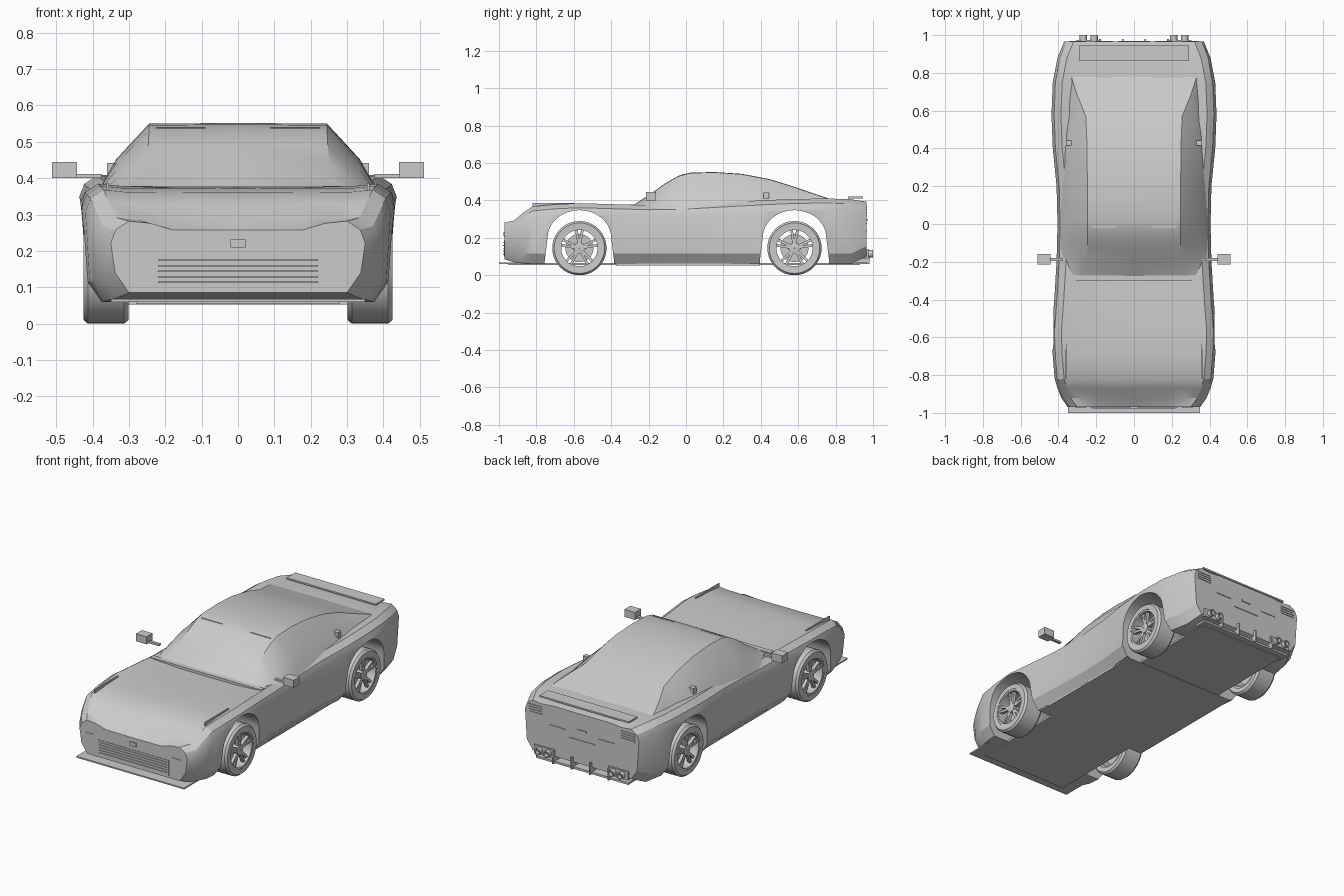
import bpy, bmesh, math
from mathutils import Matrix, Vector

if "Cube" in bpy.data.objects:
    bpy.data.objects.remove(bpy.data.objects["Cube"])

paint = bpy.data.materials.new("plain_grey")
paint.diffuse_color = (0.6, 0.6, 0.6, 1)
paint.use_nodes = True
paint.node_tree.nodes["Principled BSDF"].inputs["Base Color"].default_value = paint.diffuse_color


def finish(name, bm):
    bmesh.ops.recalc_face_normals(bm, faces=bm.faces)
    me = bpy.data.meshes.new(name)
    bm.to_mesh(me)
    bm.free()
    me.materials.append(paint)
    ob = bpy.data.objects.new(name, me)
    bpy.context.collection.objects.link(ob)
    return ob


def add_box(bm, centre, size, rot=None):
    m = Matrix.Translation(centre) @ (rot or Matrix()) @ Matrix.Diagonal((*size, 1))
    bmesh.ops.create_cube(bm, size=1, matrix=m)


def box(name, x, y, z):
    """Box from ranges on each axis."""
    bm = bmesh.new()
    r = (x, y, z)
    add_box(bm, [(a + b) / 2 for a, b in r], [b - a for a, b in r])
    return finish(name, bm)


def loft(name, sections):
    """Skin closed half sections (x, y, z), from bottom to top, mirrored in x."""
    bm = bmesh.new()
    rings = []
    for half in sections:
        full = half + [(-x, y, z) for x, y, z in reversed(half) if x > 1e-6]
        rings.append([bm.verts.new(p) for p in full])
    n = len(rings[0])
    for a, b in zip(rings, rings[1:]):
        for i in range(n):
            bm.faces.new((a[i], a[(i + 1) % n], b[(i + 1) % n], b[i]))
    bm.faces.new(rings[0])
    bm.faces.new(rings[-1])
    return finish(name, bm)


def add_lathe(bm, profile, centre, steps=40):
    """Revolve a closed (radius, x) profile around an x axis."""
    rings = []
    for k in range(steps):
        a = 2 * math.pi * k / steps
        rings.append([bm.verts.new((centre[0] + x, centre[1] + r * math.cos(a),
                                    centre[2] + r * math.sin(a))) for r, x in profile])
    n = len(profile)
    for k in range(steps):
        a, b = rings[k], rings[(k + 1) % steps]
        for i in range(n):
            bm.faces.new((a[i], a[(i + 1) % n], b[(i + 1) % n], b[i]))


# Main body: y, half width, bottom, shoulder height, centre height
stations = [
    (-.97, .35, .085, .282, .257), (-.92, .385, .07, .292, .287), (-.87, .405, .065, .335, .33),
    (-.82, .42, .06, .368, .36), (-.7, .43, .06, .379, .372), (-.57, .435, .06, .385, .374),
    (-.4, .422, .06, .38, .367), (-.2, .41, .06, .374, .36), (0, .405, .06, .378, .36),
    (.2, .41, .06, .389, .37), (.4, .43, .06, .40, .39), (.58, .437, .06, .408, .40),
    (.75, .43, .06, .41, .405), (.88, .405, .06, .407, .405), (.965, .37, .10, .392, .392)]
body = loft("body", [[(w - .05, y, zb), (w - .012, y, zb + .055), (w, y, zs - .06),
                      (w - .014, y, zs - .024), (w - .05, y, zs), (w - .11, y, zs - .006),
                      (.18, y, zc + .001), (0, y, zc)] for y, w, zb, zs, zc in stations])

# Wheel arch openings
for wy in (-.57, .58):
    pts = [(.19, -.05), (.185, .08)]
    pts += [(.17 * math.cos(math.pi * k / 20), .2 + .148 * math.sin(math.pi * k / 20)) for k in range(21)]
    pts += [(-.185, .08), (-.19, -.05)]
    bm = bmesh.new()
    sides = [[bm.verts.new((x, wy + y, z)) for y, z in pts] for x in (-.6, .6)]
    for f in sides:
        bm.faces.new(f)
    for i in range(len(pts)):
        j = (i + 1) % len(pts)
        bm.faces.new((sides[0][i], sides[0][j], sides[1][j], sides[1][i]))
    cutter = finish("arch_cutter", bm)
    cutter.hide_render = True
    mod = body.modifiers.new("arch", 'BOOLEAN')
    mod.operation, mod.solver, mod.object = 'DIFFERENCE', 'EXACT', cutter
    bpy.context.view_layer.objects.active = body
    bpy.ops.object.modifier_apply(modifier=mod.name)
    bpy.data.objects.remove(cutter)

# Cabin: y, base half width, roof half width, roof height
cabin = [(-.285, .36, .30, .37), (-.24, .375, .26, .40), (-.18, .385, .25, .44),
         (-.11, .39, .247, .49), (-.04, .39, .245, .53), (.02, .39, .245, .546),
         (.15, .39, .245, .55), (.3, .39, .248, .54), (.45, .388, .25, .511),
         (.57, .38, .255, .474), (.68, .37, .30, .436), (.79, .35, .335, .40)]
loft("cabin", [[(b, y, .355), (b + (r - b) * .45 + .01, y, .355 + (zt - .355) * .5),
                (r, y, zt), (0, y, zt + .002)] for y, b, r, zt in cabin])
box("cowl", (-.36, .36), (-.30, -.27), (.355, .379))

# Underside panels and front splitter
box("floor_panel", (-.28, .28), (-.95, .93), (.055, .066))
box("middle_floor", (-.365, .365), (-.375, .395), (.053, .062))
box("splitter", (-.35, .35), (-1.0, -.78), (.06, .068))

# Wheels
tyre = [(.108, -.06), (.135, -.062), (.145, -.05), (.145, .05), (.135, .062), (.108, .06)]
rim = [(.097, -.055), (.11, -.055), (.11, .058), (.097, .058)]
hub = [(.002, .015), (.028, .015), (.028, .05), (.002, .053)]
disc = [(.03, -.02), (.075, -.02), (.075, -.01), (.03, -.01)]
for wy, end in ((-.57, "front"), (.58, "rear")):
    for s, side in ((1, "right"), (-1, "left")):
        c = Vector((s * .363, wy, .145))
        for part, prof in (("tyre", tyre), ("rim", rim), ("brake_disc", disc)):
            bm = bmesh.new()
            add_lathe(bm, [(r, s * x) for r, x in prof], c)
            finish(f"{end}_{side}_{part}", bm)
        bm = bmesh.new()
        add_lathe(bm, [(r, s * x) for r, x in hub], c, 20)
        for k in range(5):
            for d in (-.16, .16):
                a = math.pi / 2 + k * 2 * math.pi / 5 + d
                rot = Matrix.Rotation(a, 4, 'X')
                add_box(bm, c + Vector((s * .038, 0, 0)) + rot @ Vector((0, .062, 0)),
                        (.018, .08, .014), rot)
        add_box(bm, c + Vector((-s * .02, 0, 0)), (.06, .035, .035))
        finish(f"{end}_{side}_spokes", bm)

# Paired side parts
for s, side in ((1, "right"), (-1, "left")):
    def pair(name, x, y, z):
        return box(f"{side}_{name}", sorted((s * x[0], s * x[1])), y, z)
    pair("mirror", (.443, .512), (-.215, -.16), (.40, .444))
    pair("mirror_arm", (.375, .447), (-.197, -.18), (.40, .411))
    pair("side_vent", (.33, .36), (.415, .443), (.41, .442))
    pair("roof_seam", (.09, .225), (-.018, -.01), (.532, .54))
    pair("nose_marker", (.255, .31), (-.973, -.96), (.205, .21))
    # Tail lamp slats
    for k in range(4):
        pair("tail_slat", (.255, .345), (.95, .969), (.32 + k * .014, .326 + k * .014))
    # Twin exhausts
    for x in (.21, .268):
        bm = bmesh.new()
        add_lathe(bm, [(.013, -.09), (.02, -.09), (.02, .037), (.013, .037)], (0, 0, 0), 20)
        bmesh.ops.rotate(bm, verts=bm.verts, matrix=Matrix.Rotation(math.pi / 2, 3, 'Z'))
        bmesh.ops.translate(bm, verts=bm.verts, vec=(s * x, .963, .115))
        finish(f"{side}_exhaust", bm)
    pair("exhaust_surround", (.175, .305), (.93, .975), (.09, .14))
    # Hood edge strips
    pair("hood_strip", (.355, .362), (-.82, -.6), (.365, .387))

# Nose details
box("grille", (-.23, .23), (-.973, -.96), (.10, .187))
for k in range(5):
    box("grille_slat", (-.22, .22), (-.978, -.965), (.112 + k * .015, .116 + k * .015))
box("nose_badge", (-.02, .02), (-.976, -.96), (.21, .232))

# Tail details
box("tail_wing", (-.29, .29), (.865, .945), (.411, .42))
box("diffuser", (-.30, .30), (.85, .965), (.06, .072))
for x in (-.18, -.06, .06, .18):
    box("diffuser_fin", (x - .004, x + .004), (.86, .98), (.06, .13))
box("plate_recess_edge", (-.085, .085), (.95, .969), (.235, .239))
for x in (-.16, .16):
    box("tail_seam", (x - .05, x + .05), (.95, .969), (.275, .279))
box("tail_badge", (-.03, .03), (.95, .97), (.29, .30))

# Smooth curved panels while keeping edges sharp
for ob in bpy.context.scene.objects:
    ob.select_set(ob.type == 'MESH')
bpy.context.view_layer.objects.active = body
bpy.ops.object.shade_smooth_by_angle(angle=math.radians(28))
